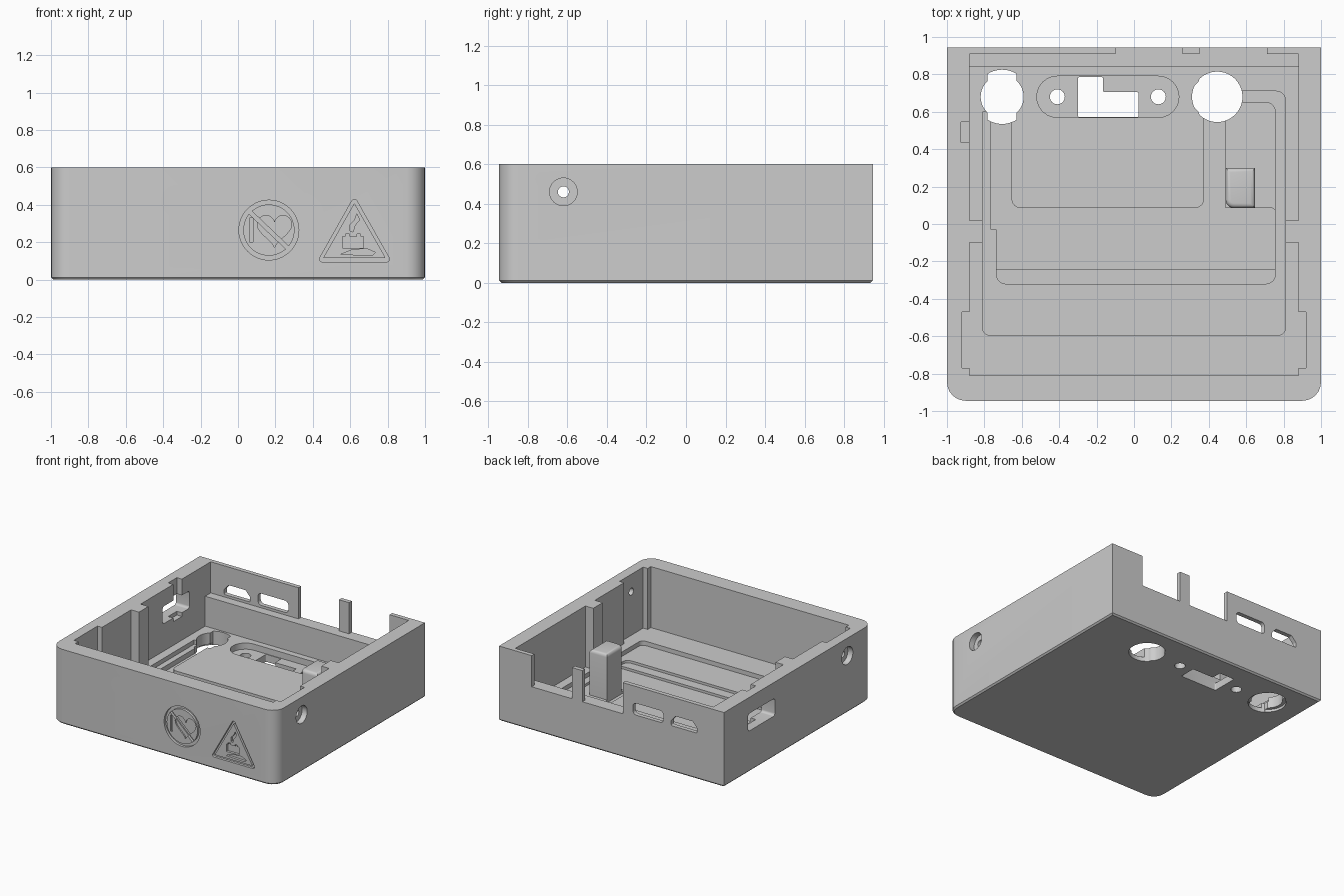
import bpy, bmesh
from math import sin, cos, pi
from mathutils import Vector

cube = bpy.data.objects.get("Cube")
if cube:
    bpy.data.objects.remove(cube, do_unlink=True)

COLOUR = (0.604, 0.604, 0.604, 1)
grey = bpy.data.materials.new("plain grey plastic")
grey.use_nodes = True
grey.diffuse_color = COLOUR
grey.node_tree.nodes["Principled BSDF"].inputs["Base Color"].default_value = COLOUR


def rounded(pts, r=0.0, steps=6):
    """Fillet a closed outline; a third number in a point overrides the radius."""
    out = []
    for i, p in enumerate(pts):
        rad = p[2] if len(p) > 2 else r
        c = Vector(p[:2])
        if rad <= 0:
            out.append(tuple(c))
            continue
        a = (Vector(pts[i - 1][:2]) - c).normalized()
        b = (Vector(pts[(i + 1) % len(pts)][:2]) - c).normalized()
        half = a.angle(b) / 2
        t = rad * cos(half) / sin(half)
        mid = c + (a + b).normalized() * (rad / sin(half))
        d0, d1 = c + a * t - mid, c + b * t - mid
        sweep = pi - 2 * half
        for k in range(steps + 1):
            f = k / steps
            d = (d0 * sin((1 - f) * sweep) + d1 * sin(f * sweep)) / sin(sweep)
            out.append(tuple(mid + d))
    return out


def rect(x0, x1, y0, y1, r=0.0):
    return rounded([(x0, y0), (x1, y0), (x1, y1), (x0, y1)], r)


def circle(x, y, r, n=40):
    return [(x + r * cos(2 * pi * k / n), y + r * sin(2 * pi * k / n)) for k in range(n)]


def prism(name, pts, w0, w1, axis="Z"):
    """Extrude an outline along an axis."""
    place = {"Z": lambda u, v, w: (u, v, w),
             "Y": lambda u, v, w: (u, w, v),
             "X": lambda u, v, w: (w, u, v)}[axis]
    bm = bmesh.new()
    low = [bm.verts.new(place(u, v, w0)) for u, v in pts]
    top = [bm.verts.new(place(u, v, w1)) for u, v in pts]
    bm.faces.new(low)
    bm.faces.new(top)
    for i in range(len(pts)):
        bm.faces.new((low[i - 1], low[i], top[i], top[i - 1]))
    bmesh.ops.recalc_face_normals(bm, faces=bm.faces)
    mesh = bpy.data.meshes.new(name)
    bm.to_mesh(mesh)
    bm.free()
    mesh.materials.append(grey)
    ob = bpy.data.objects.new(name, mesh)
    bpy.context.collection.objects.link(ob)
    return ob


def bevel_edges(ob, test, offset, segments):
    bm = bmesh.new()
    bm.from_mesh(ob.data)
    edges = [e for e in bm.edges if all(test(v.co) for v in e.verts)]
    bmesh.ops.bevel(bm, geom=edges, offset=offset, segments=segments,
                    affect="EDGES", profile=0.5)
    bm.to_mesh(ob.data)
    bm.free()


def activate(ob):
    bpy.ops.object.select_all(action="DESELECT")
    ob.select_set(True)
    bpy.context.view_layer.objects.active = ob


def cut(target, pts, w0, w1, axis="Z"):
    cutter = prism("cutter", pts, w0, w1, axis)
    cutter.hide_render = True
    activate(target)
    mod = target.modifiers.new("cut", "BOOLEAN")
    mod.operation, mod.solver, mod.object = "DIFFERENCE", "EXACT", cutter
    bpy.ops.object.modifier_apply(modifier=mod.name)
    bpy.data.objects.remove(cutter, do_unlink=True)


# Outer shell: rounded front corners, square back, small bottom chamfer
B, TOP, FLOOR, LEDGE = 0.945, 0.6, 0.11, 0.35
case = prism("case_body", rounded([(-1, -B, 0.1), (1, -B, 0.1), (1, B), (-1, B)]), 0, TOP)
bevel_edges(case, lambda co: co.z < 0.001, 0.012, 1)

# Main cavity with a rib and a shallow recess on each side wall
side = [(0.88, -0.81), (0.88, -0.77), (0.92, -0.77), (0.92, -0.47), (0.88, -0.47),
        (0.88, -0.1), (0.81, -0.1), (0.81, 0.02), (0.88, 0.02), (0.88, 0.84)]
cut(case, side + [(-x, y) for x, y in reversed(side)], FLOOR, 0.7)

# Back ledge, then the openings in the thin back wall beside the post
cut(case, rect(-0.88, 0.88, 0.7, 0.91), LEDGE, 0.7)
for x0, x1 in ((-0.1, 0.26), (0.35, 0.71)):
    cut(case, rect(x0, x1, 0.8, 1.1), LEDGE, 0.7)

# Port slots in the back wall
cut(case, rect(-0.46, -0.19, 0.37, 0.465, 0.03), 0.87, 1.1, "Y")
cut(case, rounded([(-0.76, 0.37), (-0.53, 0.37), (-0.53, 0.41), (-0.57, 0.455),
                   (-0.72, 0.455), (-0.76, 0.41)], 0.01), 0.87, 1.1, "Y")

# Side port and its inner groove
cut(case, rect(0.30, 0.64, 0.33, 0.47, 0.02), -1.1, -0.85, "X")
cut(case, rect(-0.925, -0.8, 0.435, 0.545), 0.3, 0.7)

# Counterbored screw holes in both side walls
for s in (-1, 1):
    cut(case, circle(-0.62, 0.46, 0.07), *sorted((s * 0.955, s * 1.1)), "X")
    cut(case, circle(-0.62, 0.46, 0.028, 20), *sorted((s * 0.85, s * 1.1)), "X")

# Stepped floor pocket wrapped around a raised tongue
tongue = [(0.375, 0.085, 0.05), (-0.655, 0.085, 0.05), (-0.655, 0.6)]
cut(case, rounded([(-0.81, 0.6), (-0.81, -0.595, 0.04), (0.81, -0.595, 0.04),
                   (0.81, 0.71, 0.05), (0.375, 0.71)] + tongue), 0.075, 0.3)
cut(case, rounded([(-0.765, 0.6), (-0.765, -0.03), (-0.735, -0.03), (-0.735, -0.32, 0.05),
                   (0.755, -0.32, 0.05), (0.755, 0.65, 0.05), (0.375, 0.65)] + tongue), 0.055, 0.3)
cut(case, rounded([(-0.765, 0.6), (-0.765, -0.03), (-0.735, -0.03), (-0.735, -0.24),
                   (0.755, -0.24), (0.755, 0.085, 0.02), (0.49, 0.085), (0.49, 0.62),
                   (0.375, 0.62)] + tongue), 0.035, 0.3)

# Round floor openings
cut(case, circle(-0.705, 0.68, 0.115), -0.1, 0.3)
arc = [(-0.705 + 0.145 * cos(a), 0.68 + 0.145 * sin(a))
       for a in [pi * (0.32 + 0.36 * k / 10) for k in range(11)]]
cut(case, arc + [(x, 1.36 - y) for x, y in reversed(arc)], -0.1, 0.3)
cut(case, circle(-0.705, 0.68, 0.14), -0.1, 0.02)
cut(case, [(max(x, 0.345) if abs(y - 0.68) > 0.07 else x, y)
           for x, y in circle(0.445, 0.68, 0.135)], -0.1, 0.3)

# Connector recess with two screw holes and a stepped opening
cut(case, rect(-0.52, 0.24, 0.57, 0.79, 0.109), 0.06, 0.3)
for x in (-0.41, 0.13):
    cut(case, circle(x, 0.68, 0.04, 24), -0.1, 0.3)
cut(case, rounded([(-0.3, 0.572), (0.025, 0.572), (0.025, 0.705), (-0.165, 0.705),
                   (-0.165, 0.785), (-0.3, 0.785)], 0.008), -0.1, 0.3)


def engrave(pts, depth=0.02):
    cut(case, pts, -1.1, -B + depth, "Y")


def engraved_frame(outer, inner):
    """Cut a groove between two outlines by splitting it into two halves."""
    n = len(outer)
    half = n // 2
    for a, b in ((0, half), (half, n)):
        idx = [i % n for i in range(a, b + 1)]
        engrave([outer[i] for i in idx] + [inner[i] for i in reversed(idx)])


# Round safety sign: ring, bar, heart and arm
engraved_frame(circle(0.165, 0.265, 0.16, 48), circle(0.165, 0.265, 0.137, 48))
engrave([(0.055, 0.355), (0.07, 0.37), (0.275, 0.175), (0.26, 0.16)])
heart = [2 * pi * k / 36 for k in range(36)]
engrave([(0.195 + 0.092 * sin(t) ** 3,
          0.272 + 0.006 * (13 * cos(t) - 5 * cos(2 * t) - 2 * cos(3 * t) - cos(4 * t)))
         for t in heart], 0.011)
engrave([(0.062, 0.2), (0.08, 0.2), (0.08, 0.33), (0.062, 0.33)], 0.011)

# Triangular safety sign: frame, battery, smoke and spill
engraved_frame(rounded([(0.425, 0.095), (0.82, 0.095), (0.622, 0.445)], 0.015),
               rounded([(0.455, 0.115), (0.79, 0.115), (0.622, 0.41)], 0.004))
engrave(rect(0.56, 0.67, 0.17, 0.232))
for x in (0.575, 0.635):
    engrave(rect(x, x + 0.02, 0.225, 0.245))
engrave([(0.6, 0.26), (0.615, 0.255), (0.625, 0.29), (0.65, 0.32), (0.635, 0.35),
         (0.625, 0.32), (0.6, 0.295)])
engrave([(0.55, 0.135), (0.72, 0.13), (0.735, 0.145), (0.69, 0.165), (0.61, 0.16)])

# Upright guide block on the floor
block = prism("guide_block", rounded([(0.49, 0.085, 0.045), (0.648, 0.085),
                                      (0.648, 0.3), (0.49, 0.3)]), 0.03, 0.42)
bevel_edges(block, lambda co: co.z > 0.4, 0.025, 4)

for ob in (case, block):
    activate(ob)
    bpy.ops.object.shade_smooth_by_angle()
